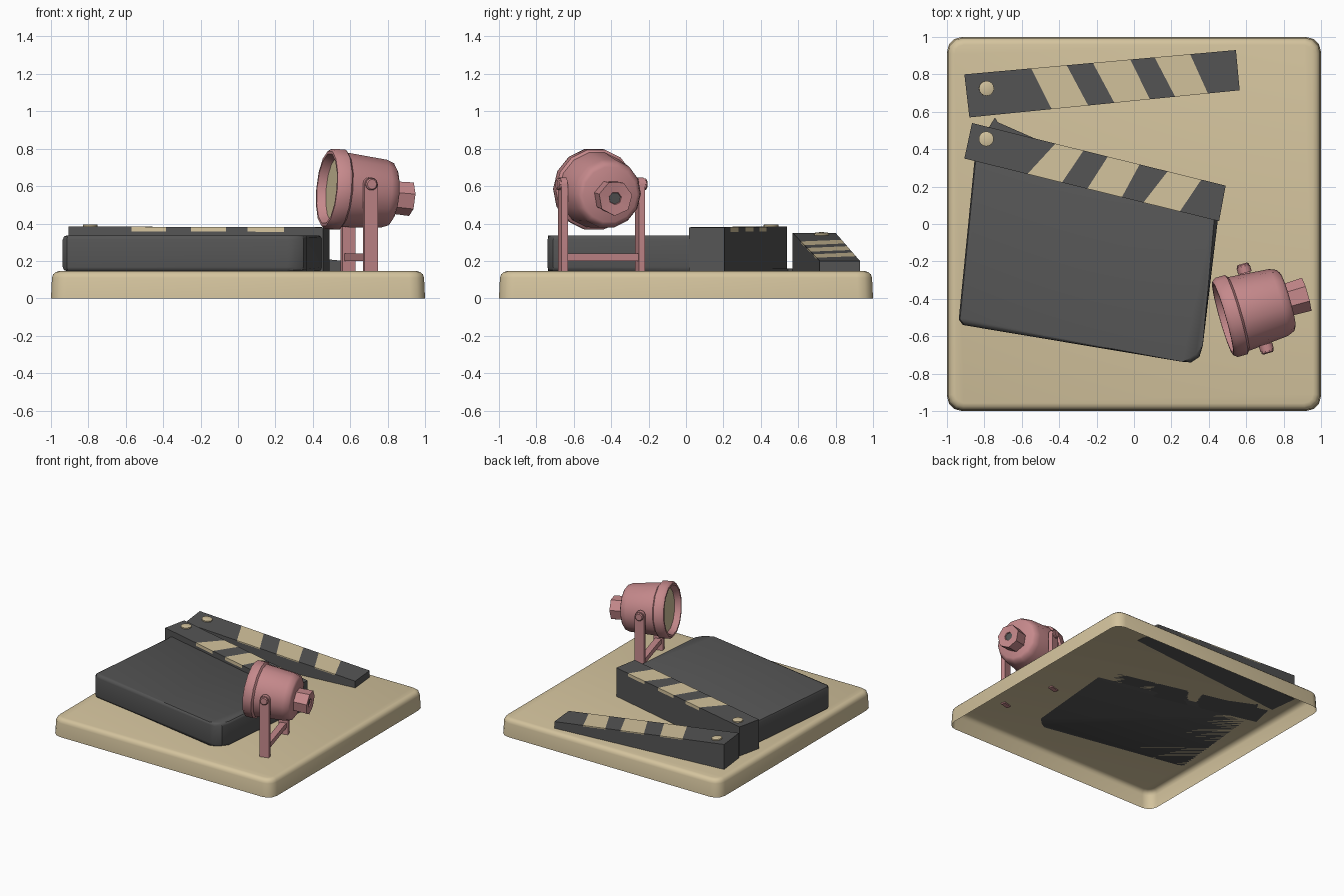
import bpy, bmesh, math
from mathutils import Vector, Matrix

if "Cube" in bpy.data.objects:
    bpy.data.objects.remove(bpy.data.objects["Cube"])


def material(name, col):
    m = bpy.data.materials.new(name)
    m.diffuse_color = (*col, 1)
    m.use_nodes = True
    m.node_tree.nodes["Principled BSDF"].inputs["Base Color"].default_value = m.diffuse_color
    return m


CREAM = material("cream", (0.66, 0.55, 0.34))
DARK = material("charcoal", (0.09, 0.09, 0.09))
PINK = material("dusty_pink", (0.56, 0.25, 0.26))


def finish(bm, name, mats, angle=35):
    bmesh.ops.recalc_face_normals(bm, faces=bm.faces)
    me = bpy.data.meshes.new(name)
    bm.to_mesh(me)
    bm.free()
    ob = bpy.data.objects.new(name, me)
    bpy.context.collection.objects.link(ob)
    for m in mats:
        me.materials.append(m)
    bpy.ops.object.select_all(action='DESELECT')
    ob.select_set(True)
    bpy.context.view_layer.objects.active = ob
    bpy.ops.object.shade_smooth_by_angle(angle=math.radians(angle))
    return ob


def prism(bm, pts, z0, z1, bottom=True):
    lo = [bm.verts.new((x, y, z0)) for x, y in pts]
    hi = [bm.verts.new((x, y, z1)) for x, y in pts]
    n = len(pts)
    for i in range(n):
        j = (i + 1) % n
        bm.faces.new((lo[i], lo[j], hi[j], hi[i]))
    top = bm.faces.new(hi)
    if bottom:
        bm.faces.new(lo[::-1])
    return top


def lathe(bm, profile, n, mat, colors=None, phase=0.0):
    """Revolve (t, r) points about the local x axis, then place with mat."""
    rings = []
    for t, r in profile:
        k = 1 if r == 0 else n
        rings.append([bm.verts.new(mat @ Vector((
            t, r * math.cos(2 * math.pi * i / n + phase),
            r * math.sin(2 * math.pi * i / n + phase)))) for i in range(k)])
    for s, (a, b) in enumerate(zip(rings, rings[1:])):
        for i in range(n):
            j = (i + 1) % n
            if len(a) == 1:
                vs = (a[0], b[j], b[i])
            elif len(b) == 1:
                vs = (a[i], a[j], b[0])
            else:
                vs = (a[i], a[j], b[j], b[i])
            bm.faces.new(vs).material_index = colors.get(s, 0) if colors else 0


# Base: rounded tray, open underneath
pts = []
for q, (sx, sy) in enumerate(((1, 1), (-1, 1), (-1, -1), (1, -1))):
    for k in range(4):
        a = math.radians(90 * q + 30 * k)
        pts.append((sx * 0.92 + 0.08 * math.cos(a), sy * 0.92 + 0.08 * math.sin(a)))
bm = bmesh.new()
top = prism(bm, pts, 0, 0.145, bottom=False)
for v in top.verts:
    v.co.x *= 0.993
    v.co.y *= 0.993
bmesh.ops.bevel(bm, geom=list(top.edges), offset=0.035, segments=3, profile=0.5, affect='EDGES')
finish(bm, "base", [CREAM], 50)

# Slate board, tucked under the lower stick
bm = bmesh.new()
prism(bm, [(-0.845, 0.42), (-0.937, -0.51), (-0.915, -0.54), (0.26, -0.737), (0.305, -0.74),
           (0.35, -0.71), (0.368, -0.65), (0.46, 0.12)], 0.145, 0.337)
bmesh.ops.bevel(bm, geom=[e for e in bm.edges if abs(e.verts[0].co.z - e.verts[1].co.z) < 1e-4],
                offset=0.022, segments=2, profile=0.5, affect='EDGES')
finish(bm, "slate_board", [DARK])

# Small hinge sliver behind the lower stick
bm = bmesh.new()
prism(bm, [(-0.78, 0.51), (-0.4, 0.40), (-0.73, 0.545), (-0.743, 0.57)], 0.145, 0.16)
finish(bm, "hinge_sliver", [DARK])


def stick(name, front, back, fx, bx, zl, zr, z0, side):
    """Striped bar: fx / bx are the x of each stripe edge on the front / back edge."""
    def along(seg, x):
        (x0, y0), (x1, y1) = seg
        return y0 + (y1 - y0) * (x - x0) / (x1 - x0)
    fx = [front[0][0]] + fx + [front[1][0]]
    bx = [back[0][0]] + bx + [back[1][0]]
    bm = bmesh.new()
    rows = []
    for a, b in zip(fx, bx):
        row = []
        for x, seg, order in ((a, front, (0, 1, 2)), (b, back, (2, 1, 0))):
            u = (x - seg[0][0]) / (seg[1][0] - seg[0][0])
            z = zl + (zr - zl) * u
            hs = (z0, z - side, z)
            row += [bm.verts.new((x, along(seg, x), hs[o])) for o in order]
        rows.append(row)
    for s, (p, q) in enumerate(zip(rows, rows[1:])):
        for i in range(6):
            j = (i + 1) % 6
            f = bm.faces.new((p[i], p[j], q[j], q[i]))
            if s % 2 and i in (1, 2, 3):
                f.material_index = 1
    bm.faces.new(rows[0])
    bm.faces.new(rows[-1])
    finish(bm, name, [DARK, CREAM], 20)


# Clapper sticks
stick("lower_stick", ((-0.907, 0.35), (0.455, 0.015)), ((-0.866, 0.54), (0.49, 0.205)),
      [-0.57, -0.385, -0.25, -0.065, 0.05, 0.245],
      [-0.42, -0.27, -0.14, 0.03, 0.18, 0.36], 0.384, 0.38, 0.145, 0.025)
stick("upper_stick", ((-0.88, 0.57), (0.565, 0.715)), ((-0.907, 0.80), (0.545, 0.93)),
      [-0.44, -0.245, -0.105, 0.085, 0.22, 0.395],
      [-0.55, -0.36, -0.22, -0.02, 0.11, 0.30], 0.35, 0.20, 0.143, 0.008)

# Round pins at the left end of each stick
for name, loc, tilt in (("lower_pin", (-0.79, 0.455, 0.375), 0),
                        ("upper_pin", (-0.79, 0.725, 0.33), math.radians(6))):
    bm = bmesh.new()
    m = Matrix.Translation(loc) @ Matrix.Rotation(tilt - math.pi / 2, 4, 'Y')
    lathe(bm, [(0, 0.04), (0.018, 0.04), (0.02, 0.036), (0.02, 0)], 16, m)
    finish(bm, name, [CREAM])

# Spotlight housing and rear knob
YAW = Matrix.Rotation(math.radians(16), 4, 'Z')
AIM = Matrix.Translation((0.475, -0.505, 0.587)) @ YAW @ Matrix.Rotation(math.radians(5), 4, 'Y')
bm = bmesh.new()
lathe(bm, [(0.045, 0), (0.045, 0.172), (0, 0.19), (0, 0.205), (0.02, 0.22), (0.075, 0.22),
           (0.087, 0.205), (0.31, 0.186), (0.35, 0.17), (0.362, 0.15), (0.362, 0)],
      14, AIM, {0: 1})
finish(bm, "lamp_housing", [PINK, CREAM], 40)
bm = bmesh.new()
lathe(bm, [(0.35, 0.09), (0.468, 0.094), (0.463, 0.035), (0.455, 0.032), (0.455, 0)],
      7, AIM @ Matrix.Translation((0, 0, -0.012)), {3: 1}, 0.2)
finish(bm, "rear_knob", [PINK, DARK], 30)

# Yoke: two round-topped posts, pivot bosses and a crossbar
MID = Matrix.Translation((0.648, -0.452, 0)) @ YAW
W, PZ = 0.037, 0.61
outline = [(-W, 0.135), (W, 0.135)] + [
    (W * math.cos(math.pi * k / 6), PZ + W * math.sin(math.pi * k / 6)) for k in range(7)]
for side, name in ((-1, "near"), (1, "far")):
    bm = bmesh.new()
    y0, y1 = side * 0.198, side * 0.232
    a = [bm.verts.new(MID @ Vector((x, y0, z))) for x, z in outline]
    b = [bm.verts.new(MID @ Vector((x, y1, z))) for x, z in outline]
    for i in range(len(a)):
        j = (i + 1) % len(a)
        bm.faces.new((a[i], a[j], b[j], b[i]))
    bm.faces.new(a)
    bm.faces.new(b)
    finish(bm, name + "_post", [PINK])
    bm = bmesh.new()
    m = MID @ Matrix.Translation((0, side * 0.225, PZ)) @ Matrix.Rotation(side * math.pi / 2, 4, 'Z')
    lathe(bm, [(0, 0.033), (0.018, 0.033), (0.024, 0.026), (0.024, 0)], 10, m)
    finish(bm, name + "_pivot", [PINK])

bm = bmesh.new()
bmesh.ops.create_cube(bm, size=1, matrix=MID @ Matrix.Translation((0, 0, 0.22))
                      @ Matrix.Diagonal((0.05, 0.41, 0.04, 1)))
finish(bm, "yoke_crossbar", [PINK])
